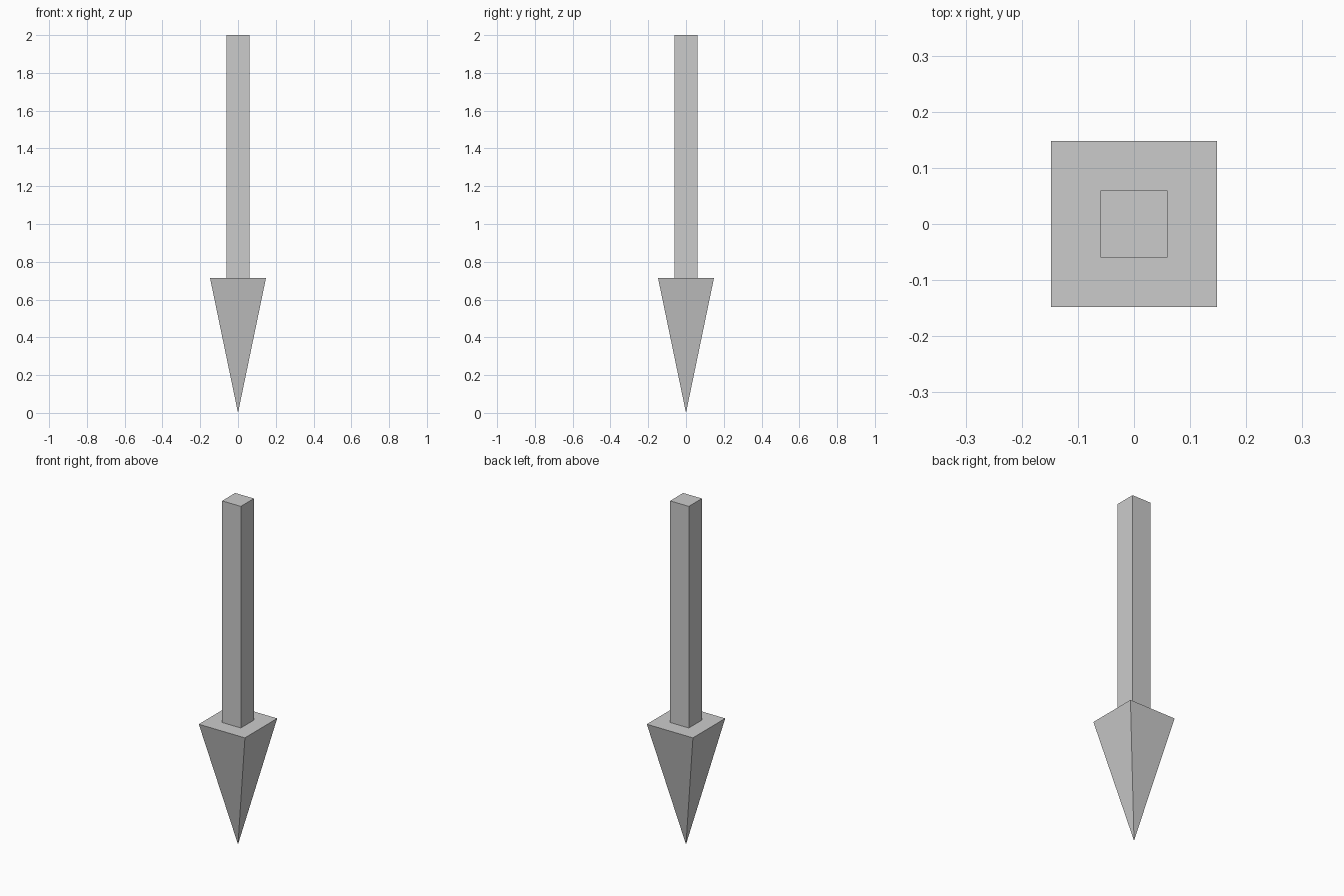
import bpy
from math import pi, sqrt

if "Cube" in bpy.data.objects:
    bpy.data.objects.remove(bpy.data.objects["Cube"])

HEAD_TOP, TOTAL = 0.714, 2.0


def square_solid(name, half_bottom, half_top, z0, z1):
    """Four-sided cone or prism with sides facing the x and y axes."""
    bpy.ops.mesh.primitive_cone_add(
        vertices=4, radius1=half_bottom * sqrt(2), radius2=half_top * sqrt(2),
        depth=z1 - z0, location=(0, 0, (z0 + z1) / 2), rotation=(0, 0, pi / 4))
    bpy.ops.object.transform_apply(location=True, rotation=True, scale=True)
    bpy.context.object.name = name


# Pyramid head pointing down
square_solid("arrow_head", 0, 0.148, 0, HEAD_TOP)

# Square shaft standing on the head
square_solid("arrow_shaft", 0.06, 0.06, HEAD_TOP, TOTAL)
